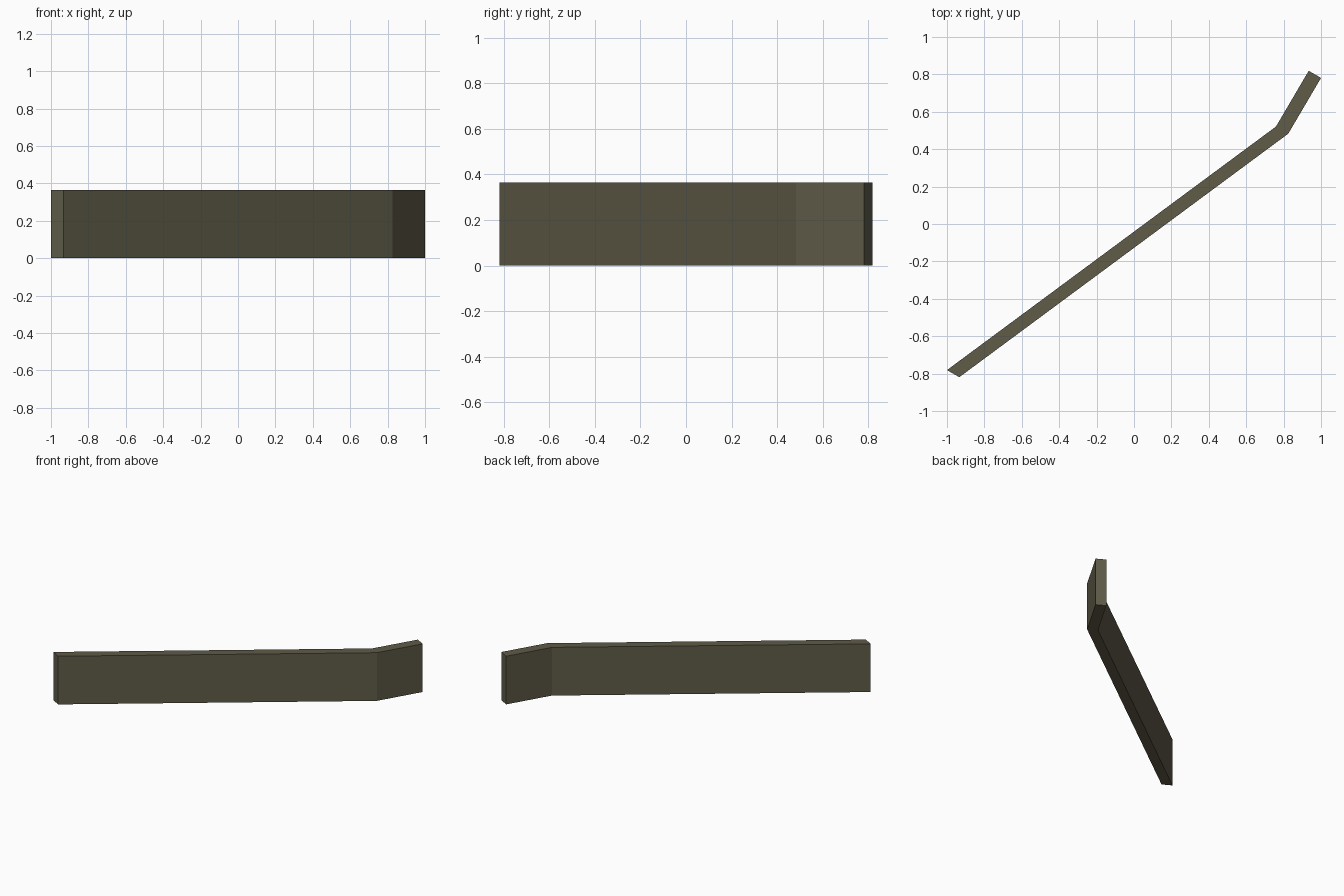
import bpy, bmesh
from mathutils import Vector

if "Cube" in bpy.data.objects:
    bpy.data.objects.remove(bpy.data.objects["Cube"])

HEIGHT = 0.365

# Centre line of the bent wall, and half of its slanted thickness
path = [Vector((-0.967, -0.80)), Vector((0.792, 0.502)), Vector((0.967, 0.80))]
half = Vector((0.033, -0.019))
outline = [p + half for p in path] + [p - half for p in reversed(path)]

# Plain olive-grey material
mat = bpy.data.materials.new("olive_grey")
mat.diffuse_color = (0.115, 0.106, 0.066, 1)
mat.use_nodes = True
mat.node_tree.nodes["Principled BSDF"].inputs["Base Color"].default_value = mat.diffuse_color

# Extrude the outline upward as quads
bm = bmesh.new()
v = [bm.verts.new((p.x, p.y, 0)) for p in outline]
base = [bm.faces.new((v[0], v[1], v[4], v[5])), bm.faces.new((v[1], v[2], v[3], v[4]))]
ext = bmesh.ops.extrude_face_region(bm, geom=base, use_keep_orig=True)
top = [g for g in ext["geom"] if isinstance(g, bmesh.types.BMVert)]
bmesh.ops.translate(bm, verts=top, vec=(0, 0, HEIGHT))
bmesh.ops.recalc_face_normals(bm, faces=bm.faces)

mesh = bpy.data.meshes.new("bent_wall")
bm.to_mesh(mesh)
bm.free()
mesh.materials.append(mat)
wall = bpy.data.objects.new("bent_wall", mesh)
bpy.context.collection.objects.link(wall)
